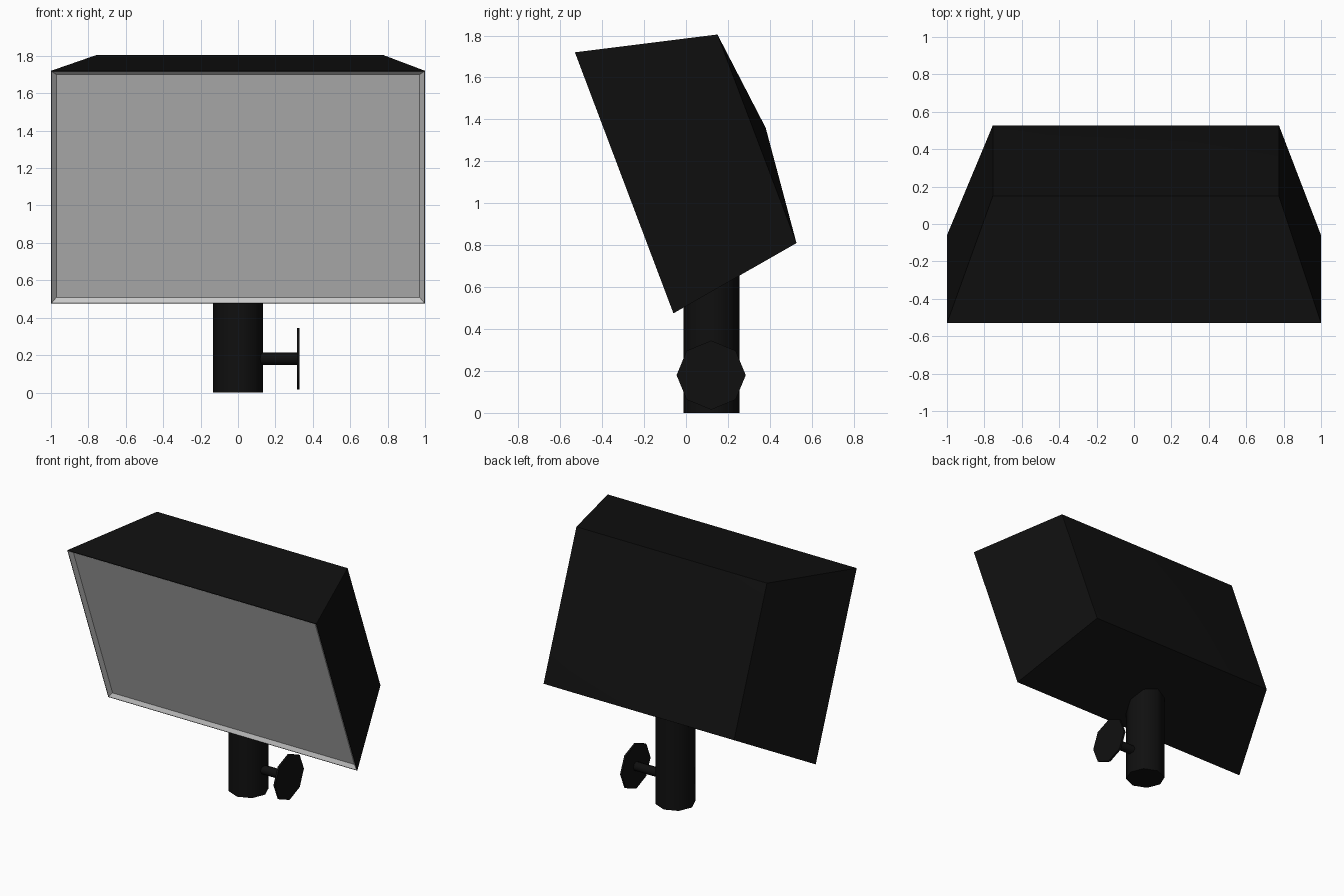
import bpy, bmesh, math
from mathutils import Vector

cube = bpy.data.objects.get("Cube")
if cube:
    bpy.data.objects.remove(cube, do_unlink=True)


def material(name, colour):
    m = bpy.data.materials.new(name)
    m.use_nodes = True
    m.diffuse_color = colour
    m.node_tree.nodes["Principled BSDF"].inputs["Base Color"].default_value = colour
    return m


black = material("black_metal", (0.005, 0.005, 0.005, 1))
grey = material("pale_grey_panel", (0.6, 0.6, 0.6, 1))


def smooth(ob, degrees):
    bpy.ops.object.select_all(action='DESELECT')
    ob.select_set(True)
    bpy.context.view_layer.objects.active = ob
    bpy.ops.object.shade_smooth_by_angle(angle=math.radians(degrees))


def rod(name, radius, start, end, sides=8):
    """Eight-sided cylinder between two points, corners on the axes."""
    start, end = Vector(start), Vector(end)
    axis = end - start
    bpy.ops.mesh.primitive_cylinder_add(vertices=sides, radius=radius,
                                        depth=axis.length, location=(start + end) / 2)
    ob = bpy.context.object
    ob.rotation_euler = axis.to_track_quat('Z', 'Y').to_euler()
    ob.name = name
    ob.data.materials.append(black)
    smooth(ob, 50)
    return ob


# Lamp housing: tilted front rectangle, smaller back rectangle, raised back centre
bm = bmesh.new()


def ring(left, right, bottom, top):
    corners = ((left, *bottom), (right, *bottom), (right, *top), (left, *top))
    return [bm.verts.new(c) for c in corners]


front = ring(-1, 1, (-0.06, 0.475), (-0.53, 1.72))
back = ring(-0.755, 0.775, (0.527, 0.81), (0.15, 1.805))
peak = bm.verts.new((0.01, 0.38, 1.36))
for i in range(4):
    j = (i + 1) % 4
    bm.faces.new((front[i], back[i], back[j], front[j]))
    bm.faces.new((back[i], peak, back[j]))
window = bm.faces.new(front)
bmesh.ops.recalc_face_normals(bm, faces=bm.faces)

# Thin black rim, then a sloped pale border around the recessed panel
bmesh.ops.inset_region(bm, faces=[window], thickness=0.005)
border = bmesh.ops.inset_region(bm, faces=[window], thickness=0.036, depth=-0.02)
for f in border["faces"] + [window]:
    f.material_index = 1

mesh = bpy.data.meshes.new("lamp_housing")
bm.to_mesh(mesh)
bm.free()
housing = bpy.data.objects.new("lamp_housing", mesh)
bpy.context.collection.objects.link(housing)
mesh.materials.append(black)
mesh.materials.append(grey)
smooth(housing, 20)

# Mounting post and its clamping knob
rod("mounting_post", 0.133, (0, 0.122, 0), (0, 0.122, 0.85))
rod("knob_stem", 0.033, (0.1, 0.12, 0.18), (0.32, 0.12, 0.18))
rod("knob_disc", 0.165, (0.316, 0.12, 0.18), (0.33, 0.12, 0.18))
